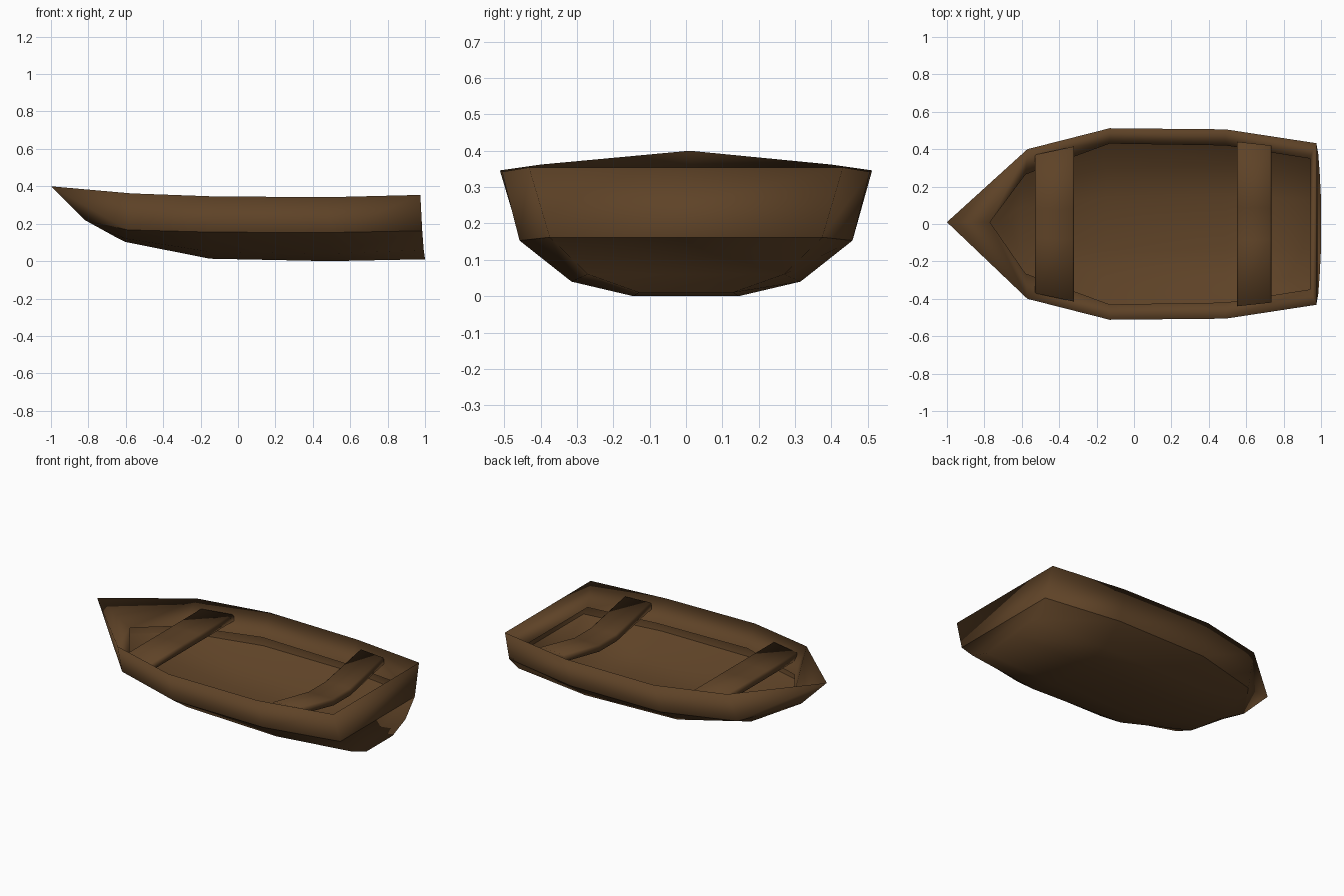
import bpy, bmesh

if "Cube" in bpy.data.objects:
    bpy.data.objects.remove(bpy.data.objects["Cube"])

wood = bpy.data.materials.new("brown_wood")
wood.diffuse_color = (0.112, 0.055, 0.02, 1)
wood.use_nodes = True
wood.node_tree.nodes["Principled BSDF"].inputs["Base Color"].default_value = wood.diffuse_color


def finish(name, bm):
    bmesh.ops.recalc_face_normals(bm, faces=bm.faces)
    me = bpy.data.meshes.new(name)
    bm.to_mesh(me)
    bm.free()
    me.materials.append(wood)
    ob = bpy.data.objects.new(name, me)
    bpy.context.collection.objects.link(ob)
    return ob


# Half sections from bow to stern: sheer, knuckle, chine, bottom
HULL = [
    [(-1, 0, .40), (-.82, 0, .22), (-.72, 0, .165), (-.66, 0, .132)],
    [(-.57, .40, .362), (-.59, .325, .167), (-.60, .20, .12), (-.60, .09, .102)],
    [(-.13, .512, .346), (-.14, .455, .155), (-.15, .30, .05), (-.15, .14, .013)],
    [(.49, .506, .342), (.49, .458, .153), (.49, .315, .04), (.49, .145, 0)],
    [(.975, .432, .354), (.985, .375, .162), (.993, .27, .06), (1, .13, .01)],
]
# Half outline of the lower edge of the inner gunwale, bow to stern
LIP = [(-.77, 0, .27), (-.58, .265, .235), (-.13, .43, .22),
       (.49, .42, .215), (.94, .35, .225)]


def face(bm, vs):
    vs = list(dict.fromkeys(vs))
    if len(vs) > 2:
        bm.faces.new(vs)


def ring(bm, half, stem):
    """Mirror a half section; both sides share vertices at the stem."""
    if stem:
        a = [bm.verts.new((x, .01, z)) for x, y, z in half]
        return a + a[::-1]
    return [bm.verts.new(p) for p in half] + \
           [bm.verts.new((x, -y, z)) for x, y, z in half[::-1]]


# Hull: planked sides and bottom, stern board
bm = bmesh.new()
out = [ring(bm, h, i == 0) for i, h in enumerate(HULL)]
for i, (r, s) in enumerate(zip(out, out[1:])):
    for k in range(7):
        if i == 0 and k in (0, 6):      # full bow cheeks
            top, low = (k, k + 1) if k == 0 else (k + 1, k)
            face(bm, [r[top], r[low], s[low]])
            face(bm, [r[top], s[low], s[top]])
        else:
            face(bm, [r[k], r[k + 1], s[k + 1], s[k]])
e = out[-1]
for k in range(3):
    face(bm, [e[k], e[k + 1], e[6 - k], e[7 - k]])

# Inner gunwale sloping in from the rim, open to the bottom of the hull
lip = [ring(bm, [p], i == 0) for i, p in enumerate(LIP)]
for i in range(4):
    for a, b in ((0, 0), (7, 1)):
        o0, o1, l0, l1 = out[i][a], out[i + 1][a], lip[i][b], lip[i + 1][b]
        if i == 0:
            face(bm, [o0, o1, l0])
            face(bm, [o1, l1, l0])
        else:
            face(bm, [o0, o1, l1, l0])
face(bm, [e[0], e[7], lip[4][1], lip[4][0]])
for f in bm.faces:
    f.smooth = True

# Crisp line along the knuckle
row = {r[k] for r in out for k in (1, 6)}
for ed in bm.edges:
    if ed.verts[0] in row and ed.verts[1] in row:
        ed.smooth = False
finish("hull", bm)


# Plank seats spanning the hull, optionally dipping towards the middle
def seat(name, x0, x1, w0, w1, z, dip, thick=.04):
    bm = bmesh.new()
    rings = []
    for t in (-1, -.2, .2, 1):
        h = z - (dip if abs(t) < 1 else 0)
        c = .01                         # softened top edges
        prof = [(x0, h - thick), (x0, h - c), (x0 + c, h),
                (x1 - c, h), (x1, h - c), (x1, h - thick)]
        rings.append([bm.verts.new((x, t * (w0 + (w1 - w0) * (x - x0) / (x1 - x0)), zz))
                      for x, zz in prof])
    for r, s in zip(rings, rings[1:]):
        for k in range(6):
            face(bm, [r[k], r[(k + 1) % 6], s[(k + 1) % 6], s[k]])
    face(bm, rings[0])
    face(bm, rings[-1])
    for f in bm.faces:
        f.smooth = True
    finish(name, bm)


seat("front_seat", -.53, -.32, .37, .415, .32, 0)
seat("rear_seat", .55, .735, .44, .42, .325, .07)
